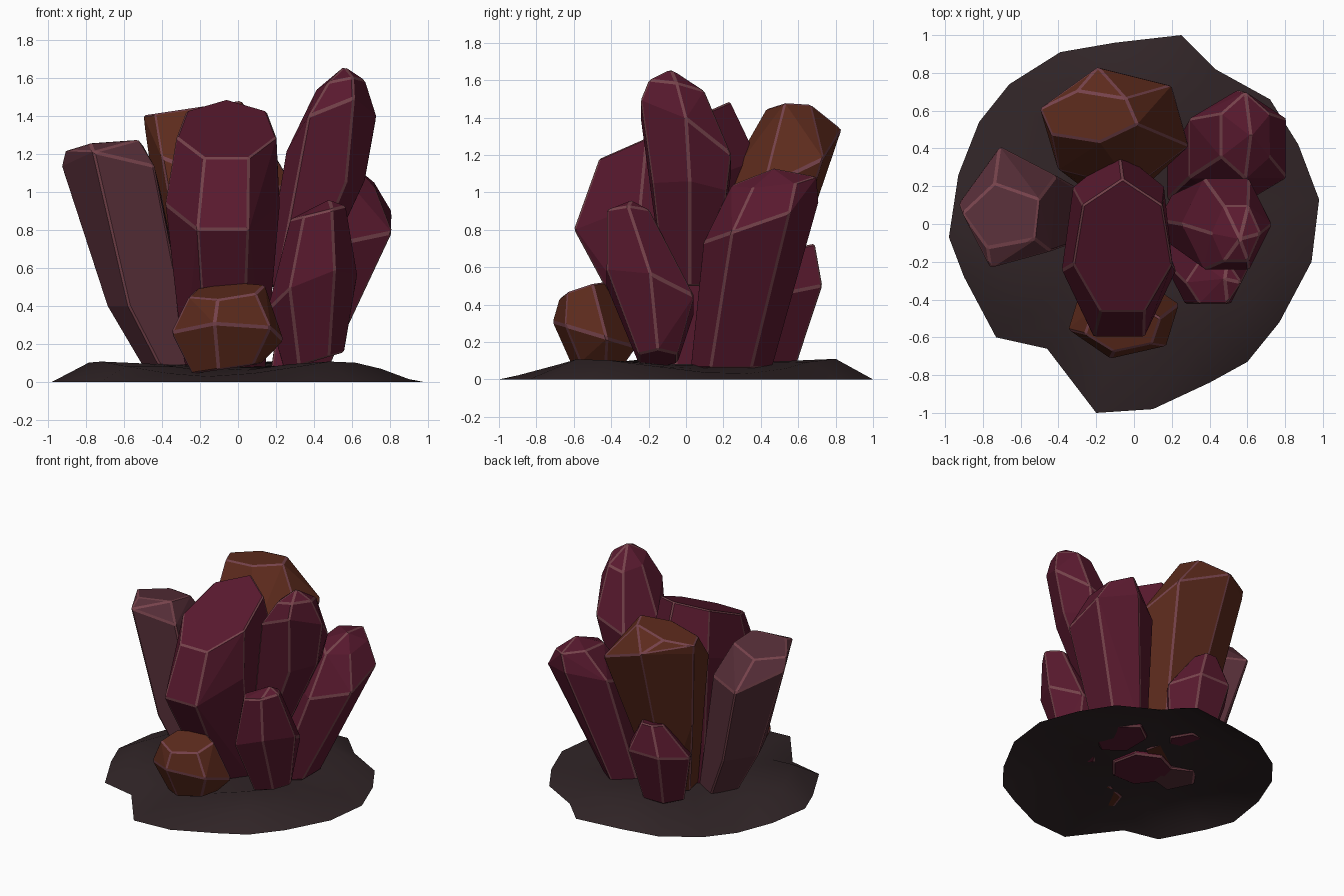
import bpy, bmesh
from math import sin, cos, pi


def material(name, rgb):
    m = bpy.data.materials.new(name)
    m.diffuse_color = (*rgb, 1)
    return m


ruby = material("ruby", (0.10, 0.010, 0.028))
plum = material("plum", (0.095, 0.028, 0.04))
amber = material("amber", (0.11, 0.024, 0.012))
edge = material("pale_edge", (0.18, 0.055, 0.07))
stone = material("stone", (0.03, 0.018, 0.02))


def finish(name, bm, *mats):
    me = bpy.data.meshes.new(name)
    bm.to_mesh(me)
    bm.free()
    ob = bpy.data.objects.new(name, me)
    bpy.context.collection.objects.link(ob)
    for m in mats:
        me.materials.append(m)
    return ob


# A crystal is the hull of tilted rings: (x, y, z, radius x, radius y, slope x, slope y)
def crystal(name, mat, rings, sides=6, turn=0.0):
    bm = bmesh.new()
    for x, y, z, rx, ry, sx, sy in rings:
        for i in range(sides if rx else 1):
            a = turn + 2 * pi * i / sides
            dx, dy = rx * cos(a), ry * sin(a)
            bm.verts.new((x + dx, y + dy, z + sx * dx + sy * dy))
    bmesh.ops.convex_hull(bm, input=bm.verts)
    loose = [v for v in bm.verts if not v.link_faces]
    bmesh.ops.delete(bm, geom=loose, context='VERTS')
    bmesh.ops.dissolve_limit(bm, angle_limit=0.16, verts=bm.verts, edges=bm.edges)
    bmesh.ops.recalc_face_normals(bm, faces=bm.faces)
    ob = finish(name, bm, mat, edge)
    bev = ob.modifiers.new("worn_edges", 'BEVEL')
    bev.width = 0.01
    bev.segments = 1
    bev.limit_method = 'ANGLE'
    bev.angle_limit = 0.45
    bev.material = 1


crystal("main_crystal", ruby, [
    (-0.07, 0.00, 0.06, 0.22, 0.22, 0, 0),
    (-0.08, -0.13, 0.98, 0.31, 0.52, 0, 0.38),
    (-0.06, -0.13, 1.325, 0.27, 0.37, 0, 0.44)], sides=7, turn=pi / 2)
crystal("tall_right_crystal", ruby, [
    (0.27, 0.02, 0.50, 0.14, 0.16, 0, 0),
    (0.47, 0.02, 1.00, 0.20, 0.23, 0.3, -0.1),
    (0.49, 0.00, 1.30, 0.24, 0.28, 0.4, -0.6),
    (0.54, -0.05, 1.56, 0.13, 0.17, 0.2, -0.2),
    (0.56, -0.08, 1.66, 0, 0, 0, 0)])
crystal("back_right_crystal", ruby, [
    (0.32, 0.24, 0.06, 0.17, 0.22, 0, 0),
    (0.55, 0.40, 0.84, 0.30, 0.31, 0, 0.35),
    (0.59, 0.47, 1.06, 0.15, 0.23, -0.2, 0.1),
    (0.62, 0.47, 1.13, 0, 0, 0, 0)], turn=pi / 6)
crystal("front_right_crystal", ruby, [
    (0.40, -0.15, 0.11, 0.16, 0.12, 0.3, 0),
    (0.39, -0.19, 0.47, 0.24, 0.27, 0.4, -0.3),
    (0.42, -0.31, 0.89, 0.15, 0.13, 0.25, 0),
    (0.48, -0.29, 0.96, 0, 0, 0, 0)])
crystal("front_small_crystal", amber, [
    (-0.06, -0.47, 0.07, 0.19, 0.14, 0.15, 0),
    (-0.055, -0.49, 0.24, 0.31, 0.23, 0, -0.3),
    (-0.06, -0.54, 0.48, 0.21, 0.14, 0.1, 0.3)], turn=0.3)
crystal("back_amber_crystal", amber, [
    (-0.09, 0.25, 0.08, 0.16, 0.16, 0, 0),
    (-0.09, 0.42, 0.72, 0.33, 0.25, 0, 0.2),
    (-0.10, 0.51, 1.18, 0.41, 0.33, -0.3, 0.4),
    (-0.24, 0.57, 1.44, 0.27, 0.14, 0.15, 0)], turn=-0.3)
crystal("left_crystal", plum, [
    (-0.34, 0.05, 0.06, 0.15, 0.18, 0, 0),
    (-0.50, 0.07, 0.40, 0.19, 0.26, 0, 0),
    (-0.65, 0.08, 1.10, 0.28, 0.34, -0.15, -0.3),
    (-0.69, 0.04, 1.24, 0.22, 0.18, 0.1, -0.15)], sides=5, turn=3.05)
crystal("back_small_crystal", ruby, [
    (-0.13, 0.45, 0.08, 0.17, 0.16, 0, 0),
    (-0.14, 0.52, 0.46, 0.26, 0.24, 0, 0.2),
    (-0.14, 0.61, 0.71, 0.09, 0.09, 0, 0.2)])

# Rock base: a shallow open shell, irregular outline rising to an uneven crown
outline = [(0.25, 1.0), (-0.1, 0.96), (-0.39, 0.91), (-0.66, 0.74), (-0.82, 0.54),
           (-0.93, 0.26), (-0.98, -0.07), (-0.9, -0.28), (-0.73, -0.6), (-0.46, -0.66),
           (-0.2, -1.0), (0.1, -0.98), (0.4, -0.84), (0.6, -0.73), (0.77, -0.52),
           (0.94, -0.2), (0.98, 0.13), (0.87, 0.42), (0.72, 0.66), (0.43, 0.82)]
n = len(outline)
bm = bmesh.new()
loops = []
for scale, height, wave in ((1, 0, 0), (0.8, 0.07, 0.04), (0.45, 0.075, 0.02)):
    loops.append([bm.verts.new((x * scale, y * scale, height + wave * cos(6 * pi * i / n)))
                  for i, (x, y) in enumerate(outline)])
for a, b in zip(loops, loops[1:]):
    for i in range(n):
        j = (i + 1) % n
        bm.faces.new((a[i], a[j], b[j], b[i]))
bm.faces.new(loops[-1])
base = finish("rock_base", bm, stone)
bpy.context.view_layer.objects.active = base
base.select_set(True)
bpy.ops.object.shade_smooth_by_angle(angle=0.6)
